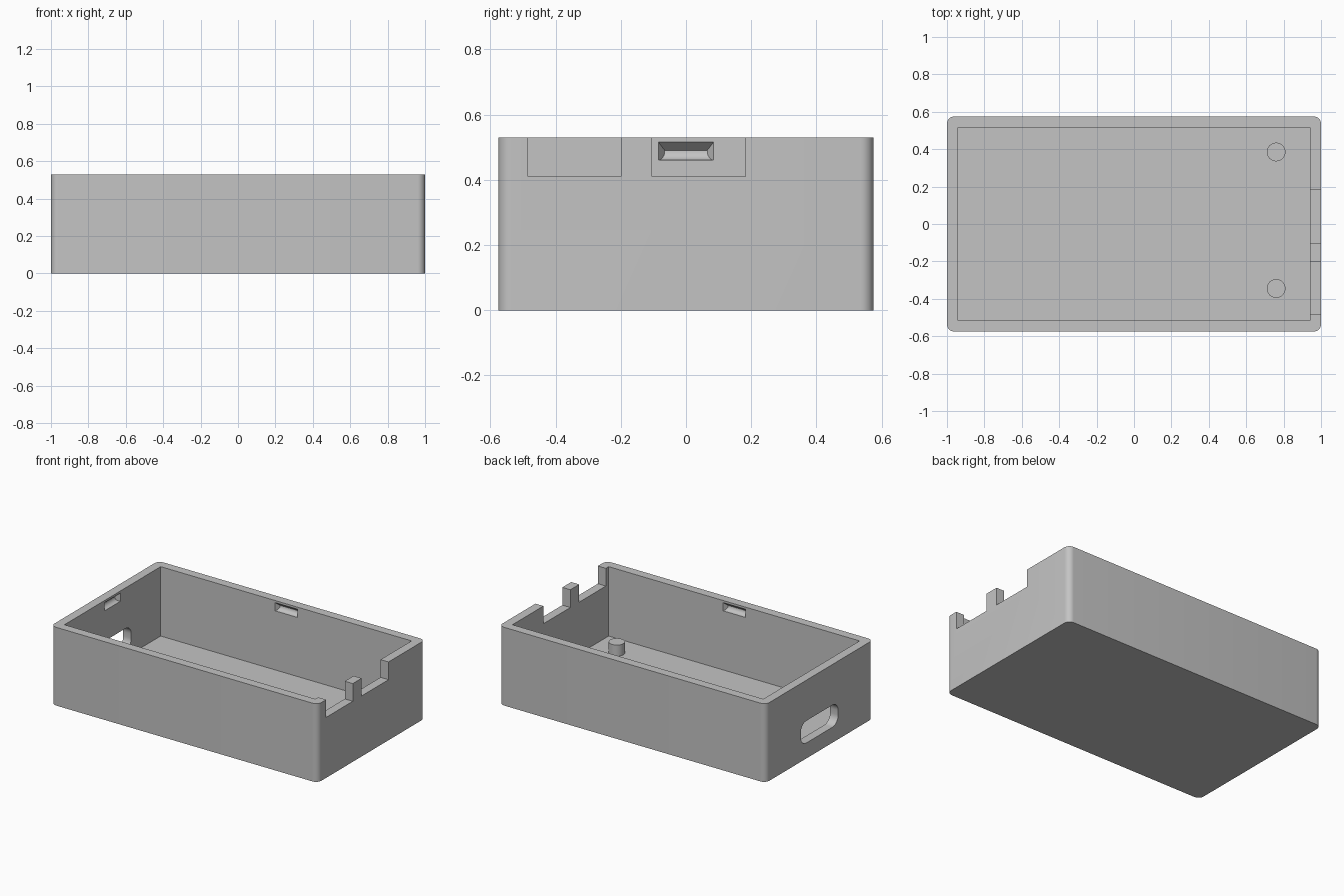
import bpy, bmesh, math
from mathutils import Matrix, Vector

if "Cube" in bpy.data.objects:
    bpy.data.objects.remove(bpy.data.objects["Cube"], do_unlink=True)

LENGTH, WIDTH, HEIGHT, WALL = 2.0, 1.15, 0.53, 0.06
HX, HY = LENGTH / 2, WIDTH / 2

grey = bpy.data.materials.new("light grey plastic")
grey.use_nodes = True
colour = (0.55, 0.55, 0.55, 1)
grey.diffuse_color = colour
grey.node_tree.nodes["Principled BSDF"].inputs["Base Color"].default_value = colour


def finish(bm, name):
    bmesh.ops.recalc_face_normals(bm, faces=bm.faces)
    mesh = bpy.data.meshes.new(name)
    bm.to_mesh(mesh)
    bm.free()
    mesh.materials.append(grey)
    ob = bpy.data.objects.new(name, mesh)
    bpy.context.collection.objects.link(ob)
    return ob


def box(name, lo, hi, round_axis=None, radius=0):
    """Box between two corners; edges along round_axis can be rounded."""
    lo, hi = Vector(lo), Vector(hi)
    bm = bmesh.new()
    bmesh.ops.create_cube(bm, size=1)
    for v in bm.verts:
        v.co = (lo + hi) / 2 + v.co * (hi - lo)
    if round_axis is not None:
        edges = [e for e in bm.edges
                 if abs((e.verts[0].co - e.verts[1].co)[round_axis]) > 1e-4]
        bmesh.ops.bevel(bm, geom=edges, offset=radius, segments=8,
                        profile=0.5, affect='EDGES')
    return finish(bm, name)


def catch_recess(name, distance, angle):
    """Snap-fit pocket: sloped roof, rounded lower side, tapered ends."""
    depth, half, top, middle = 0.03, 0.085, 0.516, 0.49
    points = [(-0.02, half, top), (0, half, top), (-0.02, half, middle - depth)]
    for i in range(9):
        t = math.radians(90 * i / 8)
        d = depth * math.cos(t)
        points.append((d, half - 0.02 * d / depth, middle - depth * math.sin(t)))
    turn = Matrix.Rotation(math.radians(angle), 3, 'Z')
    bm = bmesh.new()
    for d, w, z in points:
        for side in (-1, 1):
            bm.verts.new(turn @ Vector((distance + d, side * w, z)))
    bmesh.ops.convex_hull(bm, input=bm.verts)
    return finish(bm, name)


def cut(target, cutter):
    mod = target.modifiers.new("cut", 'BOOLEAN')
    mod.operation, mod.solver, mod.object = 'DIFFERENCE', 'EXACT', cutter
    bpy.context.view_layer.objects.active = target
    bpy.ops.object.modifier_apply(modifier=mod.name)
    bpy.data.objects.remove(cutter, do_unlink=True)


def smooth(ob):
    bpy.ops.object.select_all(action='DESELECT')
    ob.select_set(True)
    bpy.context.view_layer.objects.active = ob
    bpy.ops.object.shade_smooth_by_angle(angle=math.radians(30))


# Open tray with rounded outer corners and a square inner cavity
tray = box("tray", (-HX, -HY, 0), (HX, HY, HEIGHT), 2, 0.04)
cut(tray, box("cavity", (-HX + WALL, -HY + WALL, WALL),
              (HX - WALL, HY - WALL, HEIGHT + 0.2)))

# Two notches in the rim of one short wall
for y0, y1 in ((-0.485, -0.2), (-0.105, 0.183)):
    cut(tray, box("notch", (HX - 2 * WALL, y0, 0.41), (HX + 0.1, y1, HEIGHT + 0.1)))

# Rounded slot through the opposite short wall
cut(tray, box("slot", (-HX - 0.1, -0.2, 0.105), (-HX + 2 * WALL, 0.2, 0.255), 0, 0.06))

# Snap-fit pockets inside the three unnotched walls
for distance, angle in ((HY - WALL, 90), (HX - WALL, 180), (HY - WALL, 270)):
    cut(tray, catch_recess("pocket", distance, angle))
smooth(tray)

# Locating posts on the floor
for name, y in (("back_post", 0.385), ("front_post", -0.345)):
    bm = bmesh.new()
    bmesh.ops.create_cone(bm, cap_ends=True, segments=32, radius1=0.05, radius2=0.05,
                          depth=0.1, matrix=Matrix.Translation((0.76, y, 0.085)))
    smooth(finish(bm, name))
